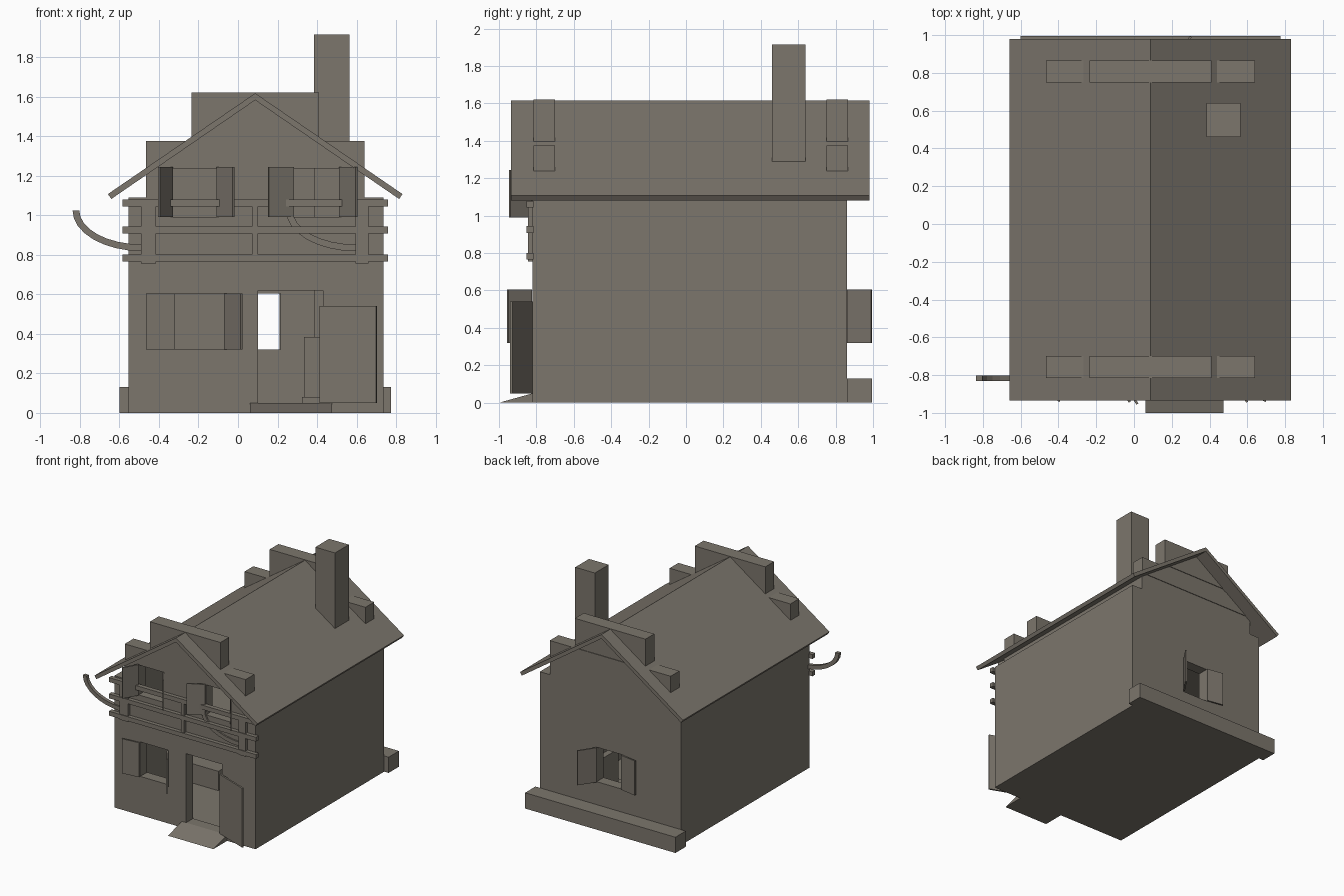
import bpy, bmesh, math
from mathutils import Vector

cube = bpy.data.objects.get("Cube")
if cube:
    bpy.data.objects.remove(cube, do_unlink=True)

COLOUR = (0.20, 0.18, 0.15, 1.0)
mat = bpy.data.materials.new("warm grey plaster")
mat.use_nodes = True
mat.diffuse_color = COLOUR
for node in mat.node_tree.nodes:
    if node.type == 'BSDF_PRINCIPLED':
        node.inputs["Base Color"].default_value = COLOUR


def extrude_outline(name, outline, depth):
    """Solid made by sweeping a closed 3D outline along a vector."""
    bm = bmesh.new()
    face = bm.faces.new([bm.verts.new(p) for p in outline])
    new = bmesh.ops.extrude_face_region(bm, geom=[face])["geom"]
    moved = [v for v in new if isinstance(v, bmesh.types.BMVert)]
    bmesh.ops.translate(bm, verts=moved, vec=Vector(depth))
    bmesh.ops.recalc_face_normals(bm, faces=bm.faces)
    mesh = bpy.data.meshes.new(name)
    bm.to_mesh(mesh)
    bm.free()
    mesh.materials.append(mat)
    obj = bpy.data.objects.new(name, mesh)
    bpy.context.scene.collection.objects.link(obj)
    return obj


def prism(name, profile, y0, y1):
    return extrude_outline(name, [(x, y0, z) for x, z in profile], (0, y1 - y0, 0))


def box(name, x0, x1, y0, y1, z0, z1):
    return prism(name, [(x0, z0), (x1, z0), (x1, z1), (x0, z1)], y0, y1)


def panel(name, hinge, tip, z0, z1, thick=0.012):
    """Thin upright board from a hinge to a tip in plan."""
    a, b = Vector(hinge), Vector(tip)
    d = (b - a).normalized() * thick / 2
    n = Vector((-d.y, d.x))
    outline = [(p.x, p.y, z0) for p in (a + n, b + n, b - n, a - n)]
    return extrude_outline(name, outline, (0, 0, z1 - z0))


def cut(target, cutters):
    for c in cutters:
        c.hide_render = True
        mod = target.modifiers.new("opening", 'BOOLEAN')
        mod.operation = 'DIFFERENCE'
        mod.solver = 'EXACT'
        mod.object = c
    bpy.context.view_layer.update()
    graph = bpy.context.evaluated_depsgraph_get()
    mesh = bpy.data.meshes.new_from_object(target.evaluated_get(graph))
    target.modifiers.clear()
    target.data = mesh
    for c in cutters:
        bpy.data.objects.remove(c, do_unlink=True)


MID, PITCH = 0.087, 0.685        # ridge position and roof slope
LEFT, RIGHT = -0.555, 0.735      # outer side walls
IN_L, IN_R = -0.465, 0.64        # inner faces and upper storey
FRONT, BACK = -0.82, 0.86
WALL = 0.09


def under_roof(x, apex=1.585):
    return apex - PITCH * abs(x - MID)


# House shell with stepped gables
shell = prism("house_walls", [
    (LEFT, 0), (RIGHT, 0), (RIGHT, 1.09), (IN_R, 1.09), (IN_R, under_roof(IN_R)),
    (MID, under_roof(MID)), (IN_L, under_roof(IN_L)), (IN_L, 1.09), (LEFT, 1.09)], FRONT, BACK)

# Rooms and openings
in_y = (FRONT + WALL, BACK - WALL)
attic_l, attic_r = IN_L + 0.04, IN_R - 0.04
cutters = [
    box("lower_room", IN_L, IN_R, *in_y, 0.04, 0.74),
    prism("upper_room", [(attic_l, 0.8), (attic_r, 0.8), (attic_r, under_roof(attic_r, 1.54)),
                         (MID, 1.54), (attic_l, under_roof(attic_l, 1.54))], *in_y),
    box("door_opening", 0.1, 0.43, FRONT - 0.1, FRONT + 0.15, 0.05, 0.62),
    box("front_window", -0.32, -0.065, FRONT - 0.1, FRONT + 0.15, 0.32, 0.605),
    box("back_window", -0.02, 0.215, BACK - 0.15, BACK + 0.1, 0.32, 0.605),
    box("upper_window_right", -0.335, -0.105, FRONT - 0.1, FRONT + 0.15, 0.99, 1.245),
    box("upper_window_left", 0.28, 0.515, FRONT - 0.1, FRONT + 0.15, 0.99, 1.245),
]
cut(shell, cutters)

# Roof slabs
for side, name in ((-1, "roof_right"), (1, "roof_left")):
    prism(name, [(MID, 1.617), (MID + side * 0.745, 1.107),
                 (MID + side * 0.728, 1.082), (MID, 1.582)], -0.935, 0.98)

# Chimney with fireplace below
box("chimney", 0.385, 0.565, 0.46, 0.64, 0.38, 1.915)
box("fireplace", 0.335, IN_R, 0.4, 0.7, 0.04, 0.385)
box("hearth", 0.325, IN_R, 0.3, 0.7, 0.04, 0.08)
box("bed", IN_L, -0.04, -0.2, 0.2, 0.04, 0.2)

# Cross beams through the roof
for end, y0, y1 in (("front", -0.815, -0.7), ("back", 0.75, 0.865)):
    box(end + "_upper_beam", -0.235, 0.41, y0, y1, 1.395, 1.62)
    box(end + "_lower_beam", IN_L, IN_R, y0, y1, 1.235, 1.375)

# Shutters, hinged at the opening edges
F, B = FRONT - 0.007, BACK + 0.007
panel("front_shutter_right", (-0.32, F - 0.005), (-0.465, F - 0.02), 0.32, 0.605)
panel("front_shutter_left", (-0.065, F), (0.018, -0.953), 0.32, 0.605)
panel("back_shutter_left", (0.215, B), (0.3, 0.992), 0.32, 0.605)
panel("back_shutter_right", (-0.02, B), (-0.16, B + 0.025), 0.32, 0.605)
panel("upper_shutter_a", (-0.335, F), (-0.4, -0.94), 0.99, 1.245)
panel("upper_shutter_b", (-0.105, F), (-0.022, -0.943), 0.99, 1.245)
panel("upper_shutter_c", (0.28, F), (0.155, -0.89), 0.99, 1.245)
panel("upper_shutter_d", (0.515, F), (0.6, -0.943), 0.99, 1.245)

# Open door and sloping doorstep
panel("door", (0.415, F), (0.7, -0.935), 0.05, 0.54, 0.014)
extrude_outline("doorstep", [(0.06, -1, 0), (0.06, FRONT, 0), (0.06, FRONT, 0.05)], (0.415, 0, 0))

# Back plinth
box("back_plinth", -0.6, 0.775, BACK, 0.995, 0, 0.13)

# Balcony rails and posts
for i, z in enumerate((0.765, 0.908, 1.043)):
    box("rail_%d" % i, -0.585, 0.76, -0.852, -0.815, z, z + 0.036)
for i, (x0, x1, z0, z1) in enumerate(((-0.49, -0.415, 0.755, 1.075),
                                      (0.07, 0.1, 0.77, 1.07),
                                      (0.595, 0.66, 0.755, 1.075))):
    box("rail_post_%d" % i, x0, x1, -0.846, -0.815, z0, z1)

# Curved horns on the railing
steps = 8
angles = [math.pi / 2 * i / steps for i in range(steps + 1)]


def arc(x, grow):
    return [(x - (0.335 + grow) * math.sin(t), 1.025 - (0.19 + grow) * math.cos(t)) for t in angles]


for name, x in (("horn_right", -0.485), ("horn_left", 0.595)):
    prism(name, arc(x, 0.017) + arc(x, -0.017)[::-1], -0.832, -0.803)
